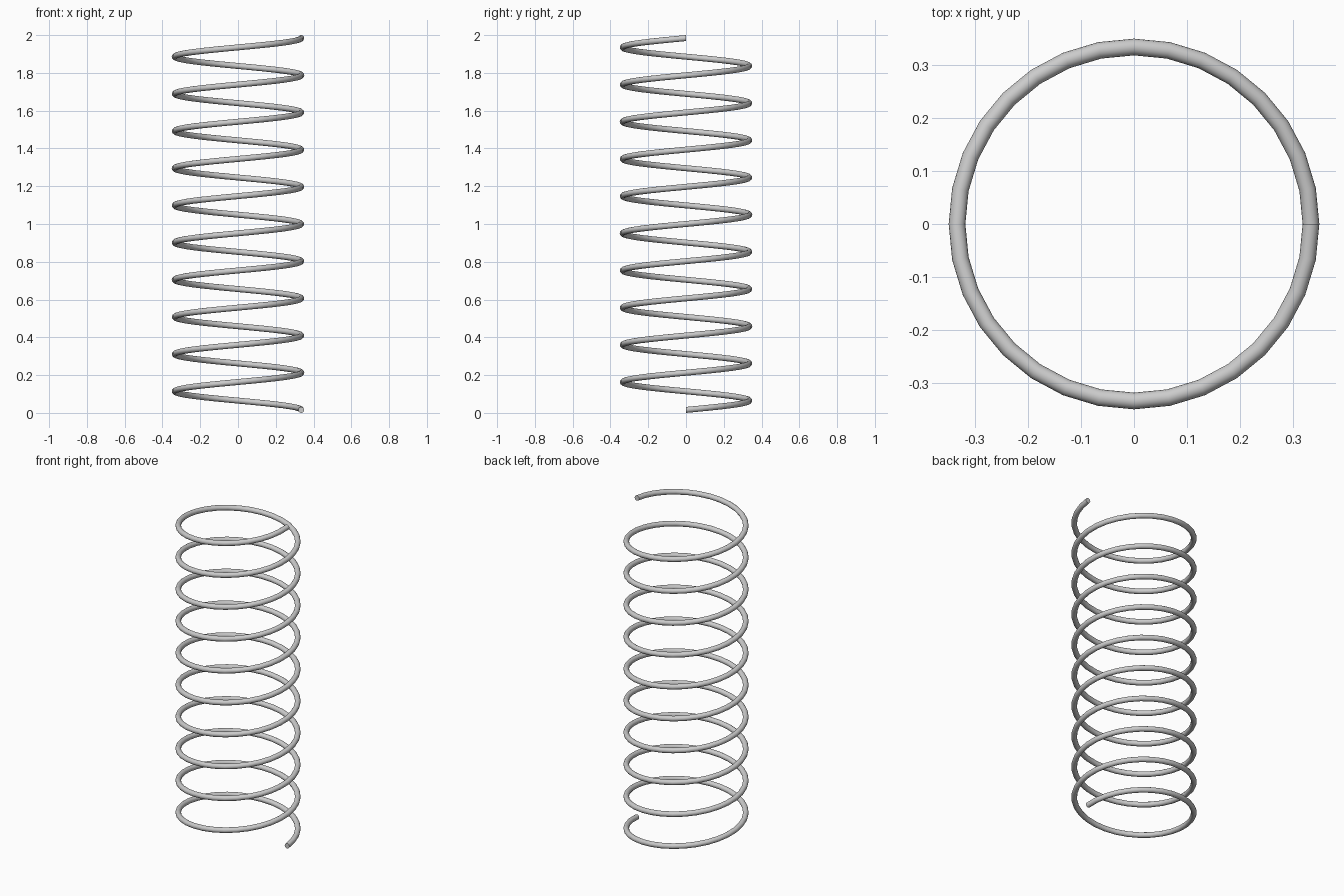
import bpy, bmesh, math

if "Cube" in bpy.data.objects:
    bpy.data.objects.remove(bpy.data.objects["Cube"])

TURNS = 10
STEPS = 32 * TURNS       # segments along the wire
COIL_R = 0.335           # coil centreline radius
WIRE_R = 0.0158          # wire radius
SIDES = 16
RISE = 2.0 - 2 * WIRE_R  # centreline climb

bm = bmesh.new()

# wire cross-section, standing upright at the start of the coil
ring = []
for i in range(SIDES):
    a = 2 * math.pi * i / SIDES
    ring.append(bm.verts.new((COIL_R + WIRE_R * math.cos(a), 0,
                              WIRE_R + WIRE_R * math.sin(a))))
edges = [bm.edges.new((ring[i], ring[(i + 1) % SIDES])) for i in range(SIDES)]

# sweep it up the helix
bmesh.ops.spin(bm, geom=ring + edges, cent=(0, 0, 0), axis=(0, 0, 1),
               dvec=(0, 0, RISE / STEPS), angle=2 * math.pi * TURNS,
               steps=STEPS, use_merge=False, use_duplicate=False)

# flat wire ends
bmesh.ops.holes_fill(bm, edges=[e for e in bm.edges if e.is_boundary], sides=0)
bmesh.ops.recalc_face_normals(bm, faces=bm.faces)

mesh = bpy.data.meshes.new("coil_spring")
bm.to_mesh(mesh)
bm.free()
spring = bpy.data.objects.new("coil_spring", mesh)
bpy.context.collection.objects.link(spring)

# smooth wire with crisp ends
bpy.context.view_layer.objects.active = spring
spring.select_set(True)
bpy.ops.object.shade_smooth_by_angle(angle=math.radians(40))
